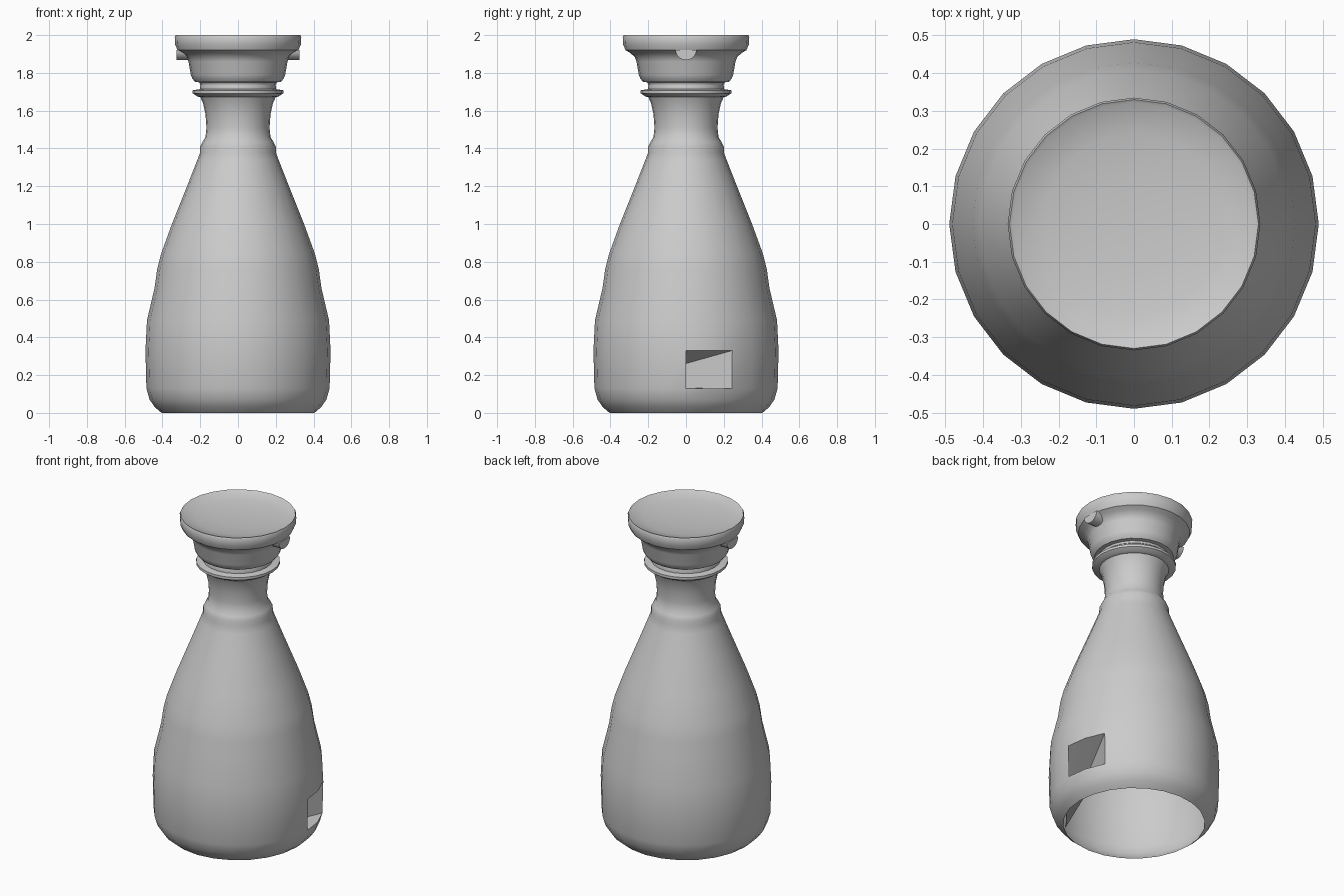
import bpy, bmesh, math
from mathutils import Vector

if "Cube" in bpy.data.objects:
    bpy.data.objects.remove(bpy.data.objects["Cube"], do_unlink=True)

SIDES = 24

grey = bpy.data.materials.new("plain_grey")
grey.use_nodes = True
grey.diffuse_color = (0.6, 0.6, 0.6, 1)
grey.node_tree.nodes["Principled BSDF"].inputs["Base Color"].default_value = (0.6, 0.6, 0.6, 1)


def finish(name, bm, angle=35):
    """Turn a bmesh into a shaded, coloured object."""
    mesh = bpy.data.meshes.new(name)
    bm.to_mesh(mesh)
    bm.free()
    ob = bpy.data.objects.new(name, mesh)
    bpy.context.collection.objects.link(ob)
    mesh.materials.append(grey)
    bpy.ops.object.select_all(action='DESELECT')
    ob.select_set(True)
    bpy.context.view_layer.objects.active = ob
    bpy.ops.object.shade_smooth_by_angle(angle=math.radians(angle))
    return ob


def lathe(profile):
    """Revolve (radius, z) points, listed bottom to top; radius 0 closes the end."""
    bm = bmesh.new()
    rings = []
    for r, z in profile:
        if r == 0:
            rings.append([bm.verts.new((0, 0, z))] * SIDES)
        else:
            rings.append([bm.verts.new((r * math.cos(a), r * math.sin(a), z))
                          for a in (math.tau * i / SIDES for i in range(SIDES))])
    for low, high in zip(rings, rings[1:]):
        for i in range(SIDES):
            j = (i + 1) % SIDES
            corners = [low[i], low[j], high[j], high[i]]
            bm.faces.new(list(dict.fromkeys(corners)))
    return bm, rings


# Bottle body, open underneath, with shoulder bead, neck and flange
body_profile = [
    (0.405, 0.0), (0.44, 0.03), (0.468, 0.07), (0.485, 0.13), (0.49, 0.33),
    (0.482, 0.49), (0.442, 0.66), (0.428, 0.76), (0.408, 0.84), (0.35, 1.0),
    (0.27, 1.2), (0.215, 1.34), (0.2, 1.38), (0.2, 1.41), (0.188, 1.435),
    (0.172, 1.46), (0.167, 1.51), (0.172, 1.58), (0.185, 1.64), (0.2, 1.672),
    (0.215, 1.675), (0.24, 1.692), (0.24, 1.708), (0.2, 1.714), (0.2, 1.73),
    (0.19, 1.76),
]
bm, rings = lathe(body_profile)

# Sunken pocket two panels wide, tapering to a point across the inside
low, high = rings[3], rings[4]
panels = [f for f in bm.faces
          if any(all(v in f.verts for v in (low[i], high[i], low[i + 1], high[i + 1]))
                 for i in (0, 1))]
bmesh.ops.delete(bm, geom=panels, context='FACES_ONLY')
tip_angle = math.radians(-75)
tip = bm.verts.new((0.478 * math.cos(tip_angle), 0.478 * math.sin(tip_angle), 0.132))
rim = [low[0], low[1], low[2], high[2], high[1], high[0]]
for a, b in zip(rim, rim[1:] + rim[:1]):
    bm.faces.new((a, b, tip))
finish("bottle_body", bm)

# Flared lid with a shallow dished top
lid_profile = [
    (0.19, 1.735), (0.2, 1.738), (0.205, 1.75), (0.228, 1.753), (0.242, 1.77),
    (0.25, 1.79), (0.262, 1.86), (0.272, 1.885), (0.295, 1.905), (0.32, 1.92),
    (0.333, 1.95), (0.335, 1.99), (0.33, 2.0), (0.322, 1.995), (0.24, 1.978),
    (0.13, 1.968), (0, 1.965),
]
finish("lid", lathe(lid_profile)[0])

# Half-round pouring spouts on both sides of the lid
for name, side in (("left_spout", 1), ("right_spout", -1)):
    bm = bmesh.new()
    arc = [Vector((0, 0.056 * math.cos(a), 1.922 - 0.054 * math.sin(a)))
           for a in (math.pi * i / 10 for i in range(11))]
    inner = [bm.verts.new(p + Vector((side * 0.24, 0, 0))) for p in arc]
    outer = [bm.verts.new(p + Vector((side * 0.325, 0, 0))) for p in arc]
    bm.faces.new(inner)
    bm.faces.new(outer)
    for i in range(len(arc)):
        j = (i + 1) % len(arc)
        bm.faces.new((inner[i], inner[j], outer[j], outer[i]))
    bmesh.ops.recalc_face_normals(bm, faces=bm.faces)
    finish(name, bm)
